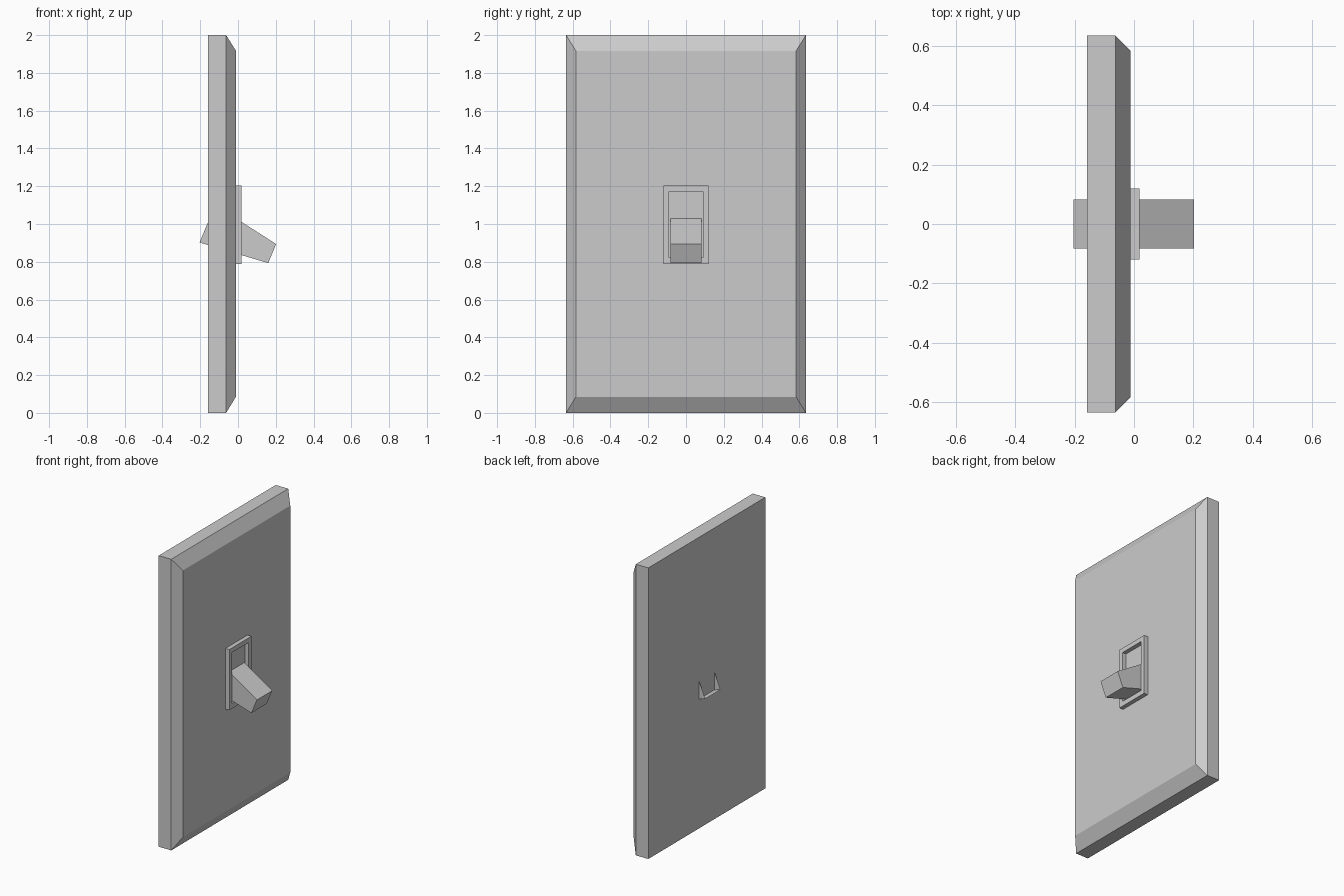
import bpy, bmesh

if "Cube" in bpy.data.objects:
    bpy.data.objects.remove(bpy.data.objects["Cube"])


def loft(name, rings, cap_start=False, cap_end=False, closed=False):
    """Skin quads between successive 4-point rings, optionally capping the ends."""
    bm = bmesh.new()
    vs = [[bm.verts.new(p) for p in ring] for ring in rings]
    pairs = list(zip(vs, vs[1:]))
    if closed:
        pairs.append((vs[-1], vs[0]))
    for a, b in pairs:
        for i in range(4):
            j = (i + 1) % 4
            bm.faces.new((a[i], a[j], b[j], b[i]))
    if cap_start:
        bm.faces.new(vs[0][::-1])
    if cap_end:
        bm.faces.new(vs[-1])
    me = bpy.data.meshes.new(name)
    bm.to_mesh(me)
    bm.free()
    ob = bpy.data.objects.new(name, me)
    bpy.context.collection.objects.link(ob)
    return ob


def rect(x, hy, z0, z1):
    """Rectangle facing +x, counter-clockwise seen from +x."""
    return [(x, -hy, z0), (x, hy, z0), (x, hy, z1), (x, -hy, z1)]


# Wall plate with a chamfered front rim
loft("wall_plate", [rect(-0.158, 0.635, 0, 2),
                    rect(-0.063, 0.635, 0, 2),
                    rect(-0.011, 0.583, 0.085, 1.917)],
     cap_start=True, cap_end=True)

# Raised rectangular frame around the switch opening
outer, inner = (0.12, 0.788, 1.205), (0.09, 0.822, 1.173)
loft("switch_frame", [rect(-0.011, *outer), rect(0.018, *outer),
                      rect(0.018, *inner), rect(-0.011, *inner)], closed=True)

# Tapered toggle lever, tilted down, passing through the plate, open at the back
w = 0.083
back = [(-0.204, -w, 0.902), (-0.204, w, 0.902), (-0.121, w, 1.10), (-0.121, -w, 1.10)]
tip = [(0.16, -w, 0.793), (0.16, w, 0.793), (0.202, w, 0.894), (0.202, -w, 0.894)]
loft("toggle_lever", [back, tip], cap_end=True)
